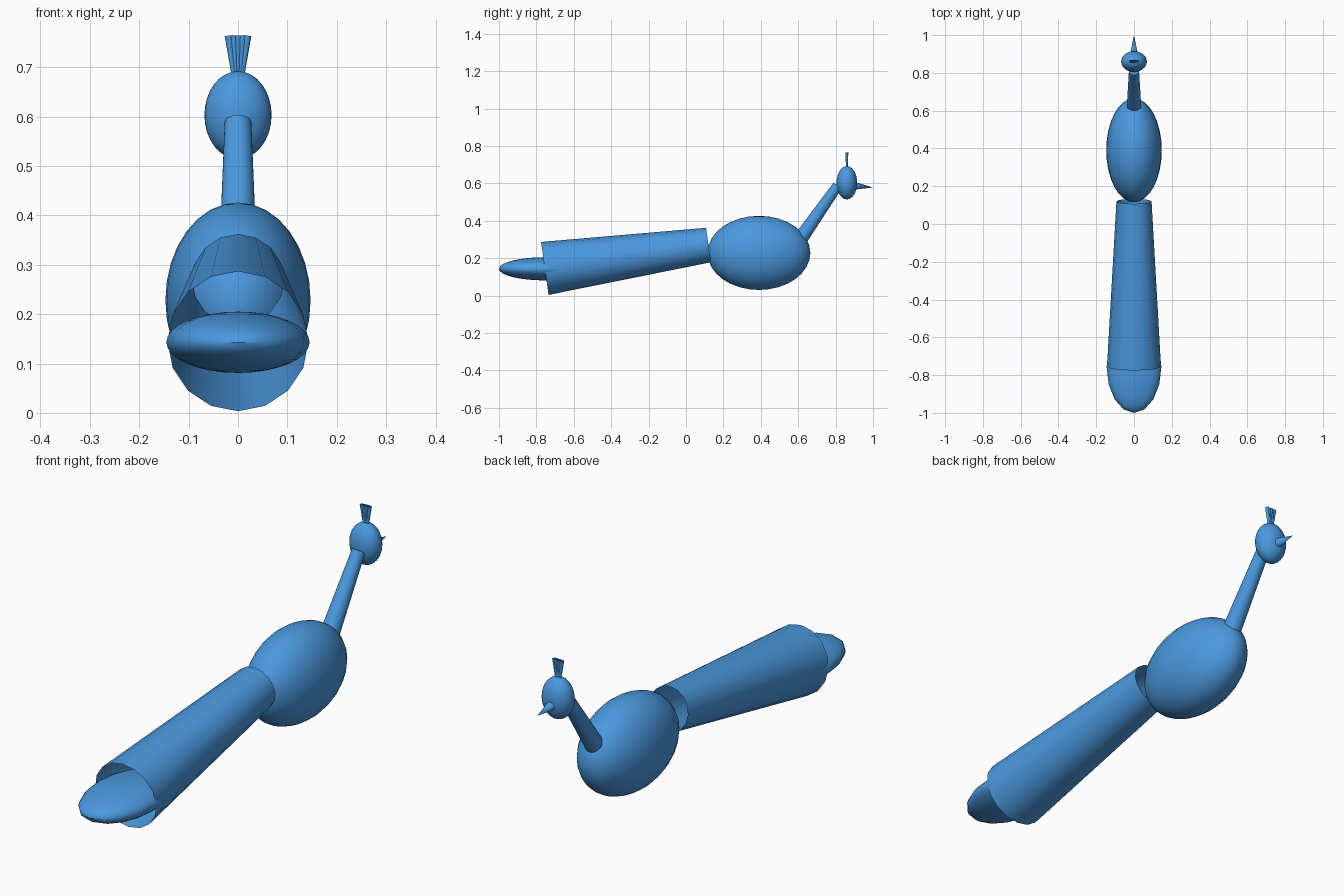
import bpy
import bmesh
import math
from mathutils import Vector, Matrix

cube = bpy.data.objects.get("Cube")
if cube:
    bpy.data.objects.remove(cube)

blue = bpy.data.materials.new("sky blue")
blue.use_nodes = True
color = (0.07, 0.32, 0.74, 1)
blue.diffuse_color = color
blue.node_tree.nodes["Principled BSDF"].inputs["Base Color"].default_value = color


def finish(name, bm):
    """Turn a bmesh into a smooth shaded blue object."""
    mesh = bpy.data.meshes.new(name)
    bm.to_mesh(mesh)
    bm.free()
    mesh.materials.append(blue)
    obj = bpy.data.objects.new(name, mesh)
    bpy.context.collection.objects.link(obj)
    bpy.ops.object.select_all(action="DESELECT")
    obj.select_set(True)
    bpy.context.view_layer.objects.active = obj
    bpy.ops.object.shade_smooth_by_angle(angle=math.radians(40))
    return obj


def ellipsoid(name, center, radii, segments=32, rings=16):
    bm = bmesh.new()
    bmesh.ops.create_uvsphere(bm, u_segments=segments, v_segments=rings, radius=1)
    bm.transform(Matrix.Translation(center) @ Matrix.Diagonal((*radii, 1)))
    return finish(name, bm)


def taper(name, start, end, r_start, r_end, sides=16, capped=False):
    """Tapered tube running from start to end."""
    start, end = Vector(start), Vector(end)
    axis = end - start
    bm = bmesh.new()
    bmesh.ops.create_cone(bm, cap_ends=capped, segments=sides, radius1=r_start,
                          radius2=r_end, depth=axis.length)
    turn = axis.to_track_quat("Z", "Y").to_matrix().to_4x4()
    bm.transform(Matrix.Translation((start + end) / 2) @ turn)
    return finish(name, bm)


# Body and head
ellipsoid("body", (0, 0.39, 0.228), (0.147, 0.275, 0.198))
ellipsoid("head", (0, 0.86, 0.603), (0.068, 0.055, 0.089))

# Neck and beak
taper("neck", (0, 0.607, 0.296), (0, 0.811, 0.588), 0.039, 0.027, 32, True)
taper("beak", (0, 0.88, 0.588), (0, 1.0, 0.578), 0.025, 0, 16, True)

# Open tail tube with a rounded fan at its end
taper("tail", (0, -0.755, 0.145), (0, 0.12, 0.27), 0.143, 0.093)
ellipsoid("tail_tip", (0, -0.755, 0.143), (0.145, 0.245, 0.062), 16, 16)

# Crest of narrow hollow plumes spreading upward
for i in range(5):
    x = (i - 2) * 0.0095
    taper(f"crest_plume_{i + 1}", (0, 0.86, 0.62), (x, 0.86, 0.764), 0.002, 0.008, 12)
